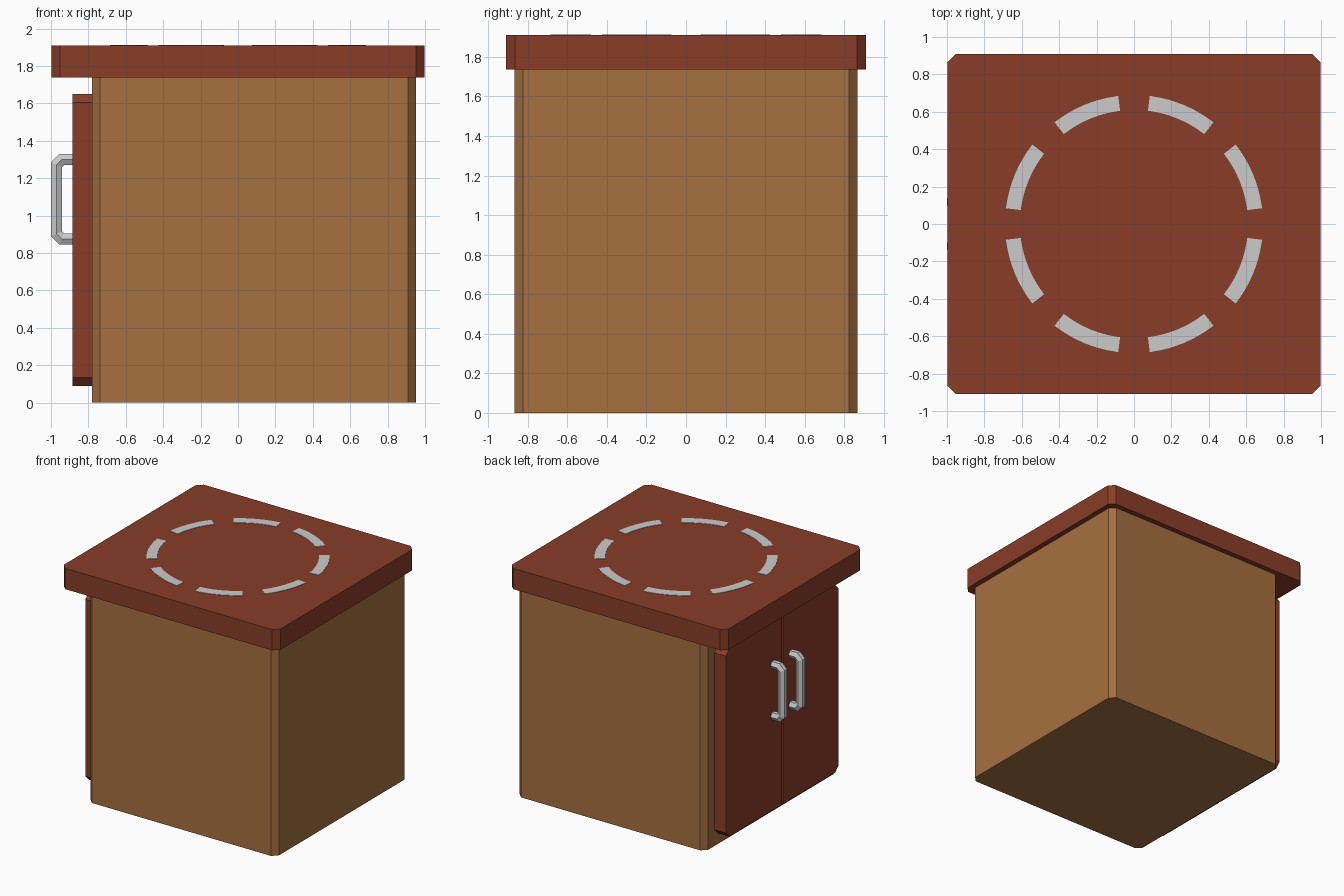
import bpy, bmesh
from math import sin, cos, pi, radians
from mathutils import Vector

if "Cube" in bpy.data.objects:
    bpy.data.objects.remove(bpy.data.objects["Cube"])


def material(name, rgb):
    m = bpy.data.materials.new(name)
    m.diffuse_color = (*rgb, 1)
    m.use_nodes = True
    m.node_tree.nodes["Principled BSDF"].inputs["Base Color"].default_value = m.diffuse_color
    return m


wood = material("light_wood", (0.38, 0.16, 0.05))
red_wood = material("red_wood", (0.25, 0.047, 0.021))


def make_object(name, bm, mat=None):
    bmesh.ops.recalc_face_normals(bm, faces=bm.faces[:])
    me = bpy.data.meshes.new(name)
    bm.to_mesh(me)
    bm.free()
    ob = bpy.data.objects.new(name, me)
    bpy.context.collection.objects.link(ob)
    if mat:
        me.materials.append(mat)
    return ob


def prism(name, points, offset, mat=None):
    """Extrude a planar outline of 3D points along an offset."""
    bm = bmesh.new()
    face = bm.faces.new([bm.verts.new(p) for p in points])
    ext = bmesh.ops.extrude_face_region(bm, geom=[face], use_keep_orig=True)
    moved = [g for g in ext["geom"] if isinstance(g, bmesh.types.BMVert)]
    bmesh.ops.translate(bm, verts=moved, vec=offset)
    return make_object(name, bm, mat)


def chamfered_rect(x0, x1, y0, y1, c, z):
    return [(x0 + c, y0, z), (x1 - c, y0, z), (x1, y0 + c, z), (x1, y1 - c, z),
            (x1 - c, y1, z), (x0 + c, y1, z), (x0, y1 - c, z), (x0, y0 + c, z)]


# Cabinet body and overhanging countertop
prism("cabinet_body", chamfered_rect(-0.78, 0.953, -0.866, 0.866, 0.043, 0), (0, 0, 1.74), wood)
prism("countertop", chamfered_rect(-0.997, 0.997, -0.91, 0.91, 0.045, 1.737), (0, 0, 0.173), red_wood)


def handle(name, y):
    """Hexagonal bar swept along a bracket-shaped path with mitred corners."""
    cx, cz, hz, c = -0.97, 1.0875, 0.2125, 0.027
    half = [(-0.875, hz), (cx + c, hz), (cx, hz - c)]
    path = half + [(x, -z) for x, z in reversed(half)]
    pts = [Vector((x, 0, z + cz)) for x, z in path]
    bm = bmesh.new()
    rings = []
    for i, p in enumerate(pts):
        d0 = (p - pts[i - 1]).normalized() if i else (pts[1] - p).normalized()
        d1 = (pts[i + 1] - p).normalized() if i < len(pts) - 1 else d0
        t = (d0 + d1).normalized()
        n = Vector((t.z, 0, -t.x)) / t.dot(d0)
        rings.append([bm.verts.new(p + n * 0.035 * sin(k * pi / 3)
                                   + Vector((0, y + 0.035 * cos(k * pi / 3), 0)))
                      for k in range(6)])
    for a, b in zip(rings, rings[1:]):
        for k in range(6):
            bm.faces.new((a[k], a[(k + 1) % 6], b[(k + 1) % 6], b[k]))
    bm.faces.new(rings[0])
    bm.faces.new(rings[-1])
    return make_object(name, bm)


# Pair of doors, chamfered at the outer corners, each with a handle
for side, s in (("front", -1), ("back", 1)):
    outline = [(0.008, 0.09), (0.697, 0.09), (0.74, 0.135),
               (0.74, 1.605), (0.697, 1.65), (0.008, 1.65)]
    prism(side + "_door", [(-0.885, s * y, z) for y, z in outline], (0.107, 0, 0), red_wood)
    handle(side + "_handle", s * 0.118)

# Broken ring of eight inlaid arcs on the countertop
for i in range(8):
    a0, steps = radians(45 * i + 7), 6
    angles = [a0 + radians(31) * k / steps for k in range(steps + 1)]
    arc = [(0.69 * cos(a), 0.69 * sin(a), 1.905) for a in angles]
    arc += [(0.61 * cos(a), 0.61 * sin(a), 1.905) for a in reversed(angles)]
    prism(f"ring_inlay_{i + 1}", arc, (0, 0, 0.008))
